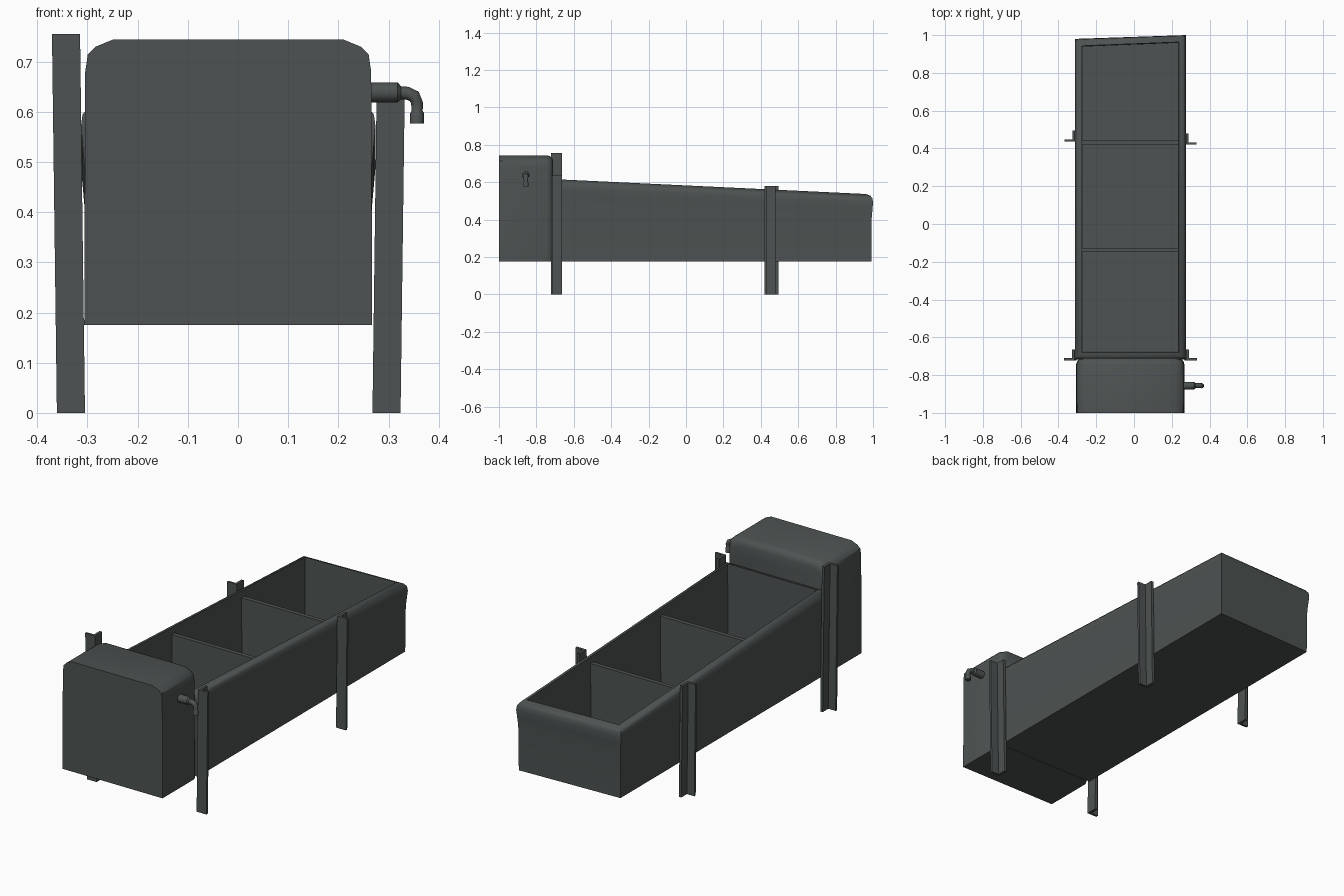
import bpy, bmesh, math
from mathutils import Vector

if "Cube" in bpy.data.objects:
    bpy.data.objects.remove(bpy.data.objects["Cube"])

metal = bpy.data.materials.new("dark grey metal")
metal.diffuse_color = (0.075, 0.086, 0.085, 1)
metal.use_nodes = True
metal.node_tree.nodes["Principled BSDF"].inputs["Base Color"].default_value = metal.diffuse_color


def loft(name, rings, smooth=False):
    """Skin a list of equal-length closed rings and cap both ends."""
    bm = bmesh.new()
    vs = [[bm.verts.new(p) for p in r] for r in rings]
    n = len(rings[0])
    for a, b in zip(vs, vs[1:]):
        for i in range(n):
            j = (i + 1) % n
            bm.faces.new((a[i], a[j], b[j], b[i]))
    bm.faces.new(vs[0][::-1])
    bm.faces.new(vs[-1])
    bmesh.ops.recalc_face_normals(bm, faces=bm.faces)
    me = bpy.data.meshes.new(name)
    bm.to_mesh(me)
    bm.free()
    ob = bpy.data.objects.new(name, me)
    bpy.context.collection.objects.link(ob)
    me.materials.append(metal)
    if smooth:
        bpy.ops.object.select_all(action='DESELECT')
        ob.select_set(True)
        bpy.context.view_layer.objects.active = ob
        bpy.ops.object.shade_smooth_by_angle(angle=math.radians(35))
    return ob


def rim(y):
    return 0.615 - (y + 0.68) * 0.0476


XL, XR, CX, BASE = -0.306, 0.267, -0.0195, 0.175


# Open trough: outer wall, rolled lip, inner wall; the rim slopes to the back
def trough_ring(out, drop=None, z=None):
    pts = [(XL - out, -0.71 - out), (XR + out, -0.71 - out),
           (XR + out, 0.993 + out), (XL - out, 0.973 + out)]
    return [(x, y, z if z is not None else rim(y) - drop) for x, y in pts]


loft("trough", [trough_ring(-0.002, z=BASE), trough_ring(0, 0.125),
                trough_ring(0.004, 0.08), trough_ring(0.007, 0.045),
                trough_ring(0.004, 0.022), trough_ring(-0.007, 0.008),
                trough_ring(-0.03, 0), trough_ring(-0.034, z=0.19)], True)

# Dividers across the trough
for i, y in enumerate((-0.138, 0.433)):
    top = rim(y) - 0.035
    loft(f"divider_{i + 1}", [[(XL + 0.02, y - 0.011, z), (XR - 0.02, y - 0.011, z),
                               (XR - 0.02, y + 0.011, z), (XL + 0.02, y + 0.011, z)]
                              for z in (0.18, top)])

# Rounded tank at the front end
half = [(0.287, BASE), (0.285, 0.68), (0.28, 0.714), (0.264, 0.73), (0.23, 0.744)]
arch = half + [(-x, z) for x, z in reversed(half)]


def tank_ring(y, d):
    return [(CX + x * (1 - d / 0.287), y, z - (d if z > 0.6 else 0)) for x, z in arch]


loft("tank", [tank_ring(-1, 0), tank_ring(-0.745, 0), tank_ring(-0.728, 0.005),
              tank_ring(-0.716, 0.015), tank_ring(-0.71, 0.03)], True)

# Angle-iron legs, leaning slightly outwards
section = [(0, 0), (0.056, 0), (0.056, 0.012), (0.014, 0.012), (0.014, 0.058), (0, 0.058)]
for name, s, x0, y0, h in (("front_left_leg", -1, -0.305, -0.722, 0.755),
                           ("front_right_leg", 1, 0.268, -0.722, 0.635),
                           ("back_left_leg", -1, -0.305, 0.436, 0.58),
                           ("back_right_leg", 1, 0.268, 0.42, 0.58)):
    loft(name, [[(x0 + s * (x + 0.013 * z), y0 + y, z) for x, y in section]
                for z in (0, h)])

# Water spout: thick stub, elbow and outlet
path = [(0.255, 0.639, 0.02, 0), (0.318, 0.639, 0.02, 0), (0.325, 0.638, 0.013, 0),
        (0.338, 0.637, 0.013, 10), (0.351, 0.631, 0.013, 45), (0.357, 0.618, 0.012, 90),
        (0.357, 0.602, 0.011, 90), (0.357, 0.597, 0.014, 90), (0.357, 0.577, 0.014, 90)]
rings = []
for x, z, r, bend in path:
    a = math.radians(bend)
    side = Vector((math.sin(a), 0, math.cos(a)))
    rings.append([Vector((x, -0.856, z)) + side * (r * math.cos(t)) + Vector((0, r * math.sin(t), 0))
                  for t in (k * math.tau / 12 for k in range(12))])
loft("spout", rings, True)
